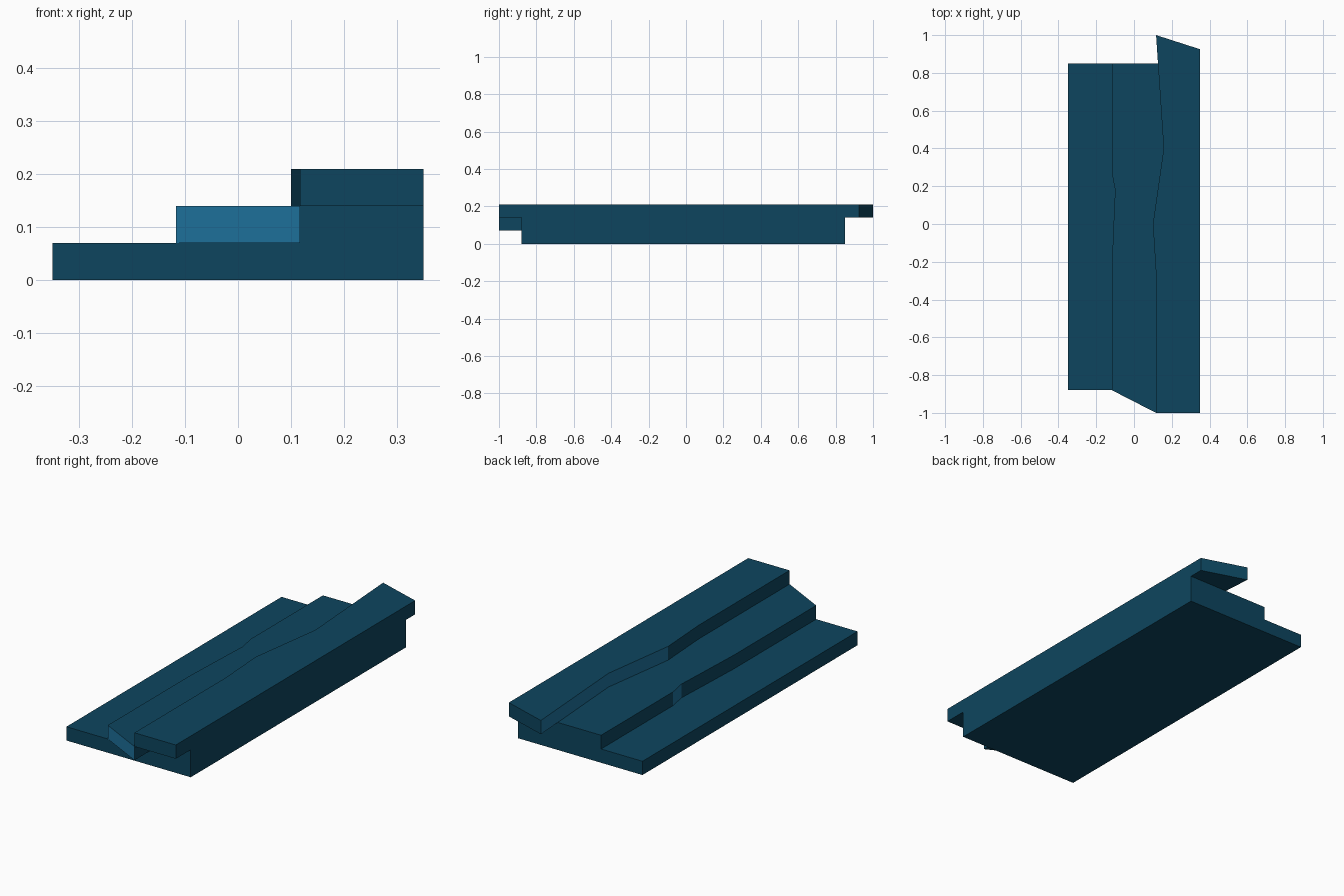
import bpy, bmesh

if "Cube" in bpy.data.objects:
    bpy.data.objects.remove(bpy.data.objects["Cube"])

STEP = 0.07   # height of each tread
RIGHT = 0.35


def material(name, rgb):
    m = bpy.data.materials.new(name)
    m.diffuse_color = (*rgb, 1)
    m.use_nodes = True
    m.node_tree.nodes["Principled BSDF"].inputs["Base Color"].default_value = m.diffuse_color
    return m


deep_teal = material("deep teal", (0.004, 0.060, 0.114))
bright_blue = material("bright blue", (0.013, 0.168, 0.335))


def slab(name, outline, level, blue_edges=()):
    """Extrude a counter-clockwise plan outline by one step; chosen edges get blue walls."""
    bm = bmesh.new()
    z0, z1 = level * STEP, (level + 1) * STEP
    low = [bm.verts.new((x, y, z0)) for x, y in outline]
    high = [bm.verts.new((x, y, z1)) for x, y in outline]
    bm.faces.new(high)
    bm.faces.new(low[::-1])
    n = len(outline)
    for i in range(n):
        j = (i + 1) % n
        wall = bm.faces.new((low[i], low[j], high[j], high[i]))
        wall.material_index = 1 if i in blue_edges else 0
    mesh = bpy.data.meshes.new(name)
    bm.to_mesh(mesh)
    bm.free()
    mesh.materials.append(deep_teal)
    mesh.materials.append(bright_blue)
    ob = bpy.data.objects.new(name, mesh)
    bpy.context.collection.objects.link(ob)
    return ob


# Plain rectangular bottom tread
slab("bottom_step", [(-RIGHT, -0.88), (RIGHT, -0.88), (RIGHT, 0.85), (-RIGHT, 0.85)], 0)

# Middle tread: small jog in the riser and a slanted tip at the front
slab("middle_step", [
    (-0.117, -0.88), (0.117, -1.0), (0.117, -0.88), (RIGHT, -0.88),
    (RIGHT, 0.85), (-0.117, 0.85), (-0.117, 0.27), (-0.10, 0.18),
    (-0.108, 0.0), (-0.117, -0.22)], 1, blue_edges=(0, 6))

# Top tread: wavy riser, overhanging both ends
slab("top_step", [
    (0.117, -1.0), (RIGHT, -1.0), (RIGHT, 0.925), (0.117, 1.0),
    (0.157, 0.40), (0.10, 0.0), (0.117, -0.27)], 2, blue_edges=(3, 4))
